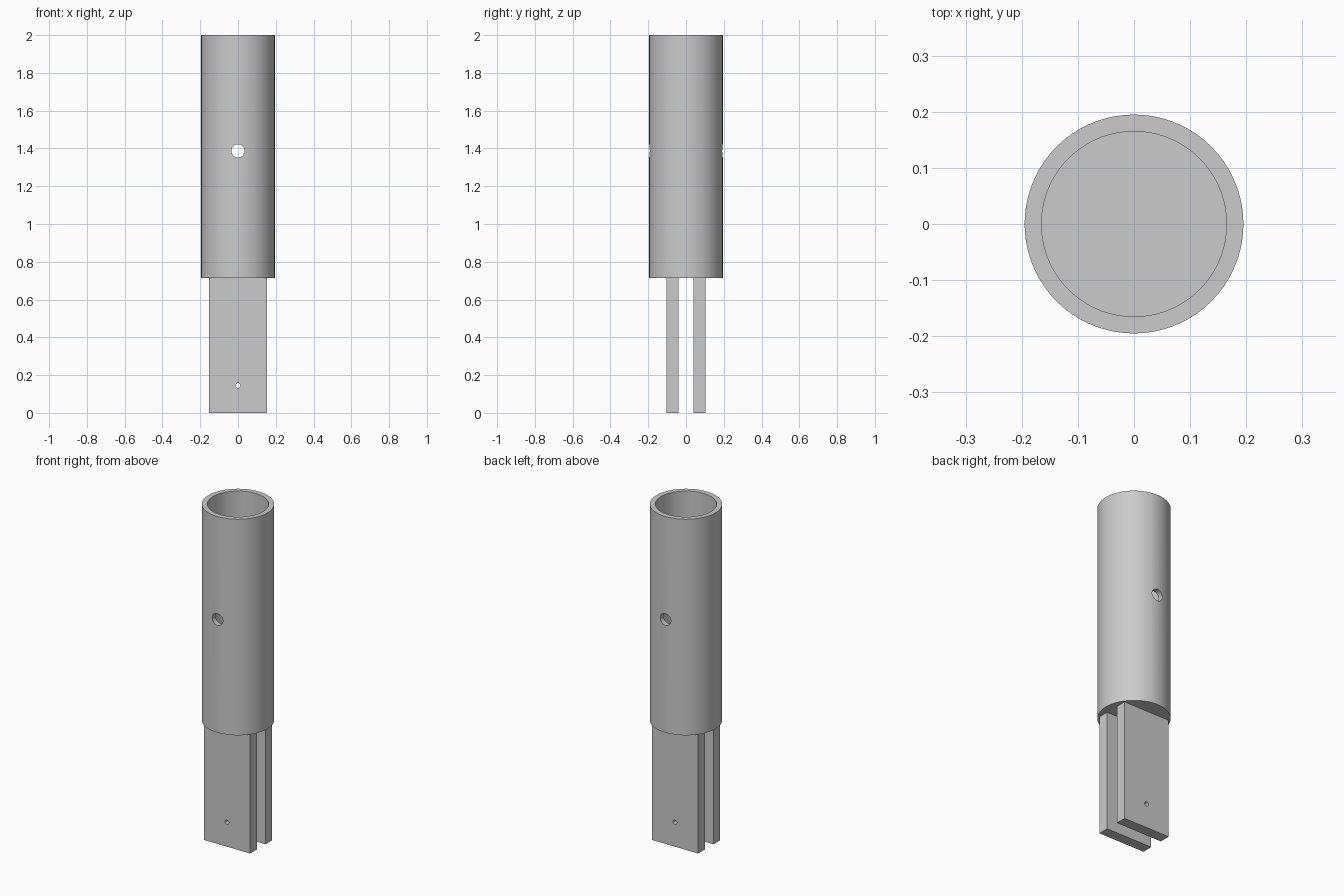
import bpy
import bmesh
import math

cube = bpy.data.objects.get("Cube")
if cube:
    bpy.data.objects.remove(cube, do_unlink=True)

steel = bpy.data.materials.new("plain_grey")
steel.use_nodes = True
GREY = (0.6, 0.6, 0.6, 1)
steel.diffuse_color = GREY
steel.node_tree.nodes["Principled BSDF"].inputs["Base Color"].default_value = GREY

TUBE_BASE, TOP = 0.714, 2.0
OUTER, INNER, BORE_FLOOR = 0.195, 0.165, 0.77


def add_object(name, bm):
    bmesh.ops.recalc_face_normals(bm, faces=bm.faces)
    mesh = bpy.data.meshes.new(name)
    bm.to_mesh(mesh)
    bm.free()
    mesh.materials.append(steel)
    obj = bpy.data.objects.new(name, mesh)
    bpy.context.collection.objects.link(obj)
    return obj


def drill(obj, radius, z, sides):
    """Cut a round hole through the part along y."""
    bpy.ops.mesh.primitive_cylinder_add(
        vertices=sides, radius=radius, depth=1,
        location=(0, 0, z), rotation=(math.pi / 2, 0, 0))
    cutter = bpy.context.object
    cutter.name = obj.name + "_hole_cutter"
    cutter.data.materials.append(steel)
    mod = obj.modifiers.new("hole", "BOOLEAN")
    mod.operation, mod.solver, mod.object = "DIFFERENCE", "EXACT", cutter
    bpy.ops.object.select_all(action="DESELECT")
    obj.select_set(True)
    bpy.context.view_layer.objects.active = obj
    bpy.ops.object.modifier_apply(modifier=mod.name)
    bpy.data.objects.remove(cutter, do_unlink=True)
    bpy.ops.object.shade_smooth_by_angle(angle=math.radians(30))


# Socket tube: lathed cup, closed at the bottom
bm = bmesh.new()
profile = [(0, TUBE_BASE), (OUTER, TUBE_BASE), (OUTER, TOP),
           (INNER, TOP), (INNER, BORE_FLOOR), (0, BORE_FLOOR)]
verts = [bm.verts.new((r, 0, z)) for r, z in profile]
edges = [bm.edges.new(pair) for pair in zip(verts, verts[1:])]
bmesh.ops.spin(bm, geom=verts + edges, cent=(0, 0, 0), axis=(0, 0, 1),
               angle=math.tau, steps=72, use_merge=True)
bmesh.ops.remove_doubles(bm, verts=bm.verts, dist=0.0001)
drill(add_object("socket_tube", bm), 0.035, 1.387, 32)

# Fork plates: a front and a back tongue with a small pin hole
for name, side in (("front_fork_plate", -1), ("back_fork_plate", 1)):
    bm = bmesh.new()
    bmesh.ops.create_cube(bm, size=1)
    bmesh.ops.scale(bm, vec=(0.305, 0.064, TUBE_BASE), verts=bm.verts)
    bmesh.ops.translate(bm, vec=(0, side * 0.072, TUBE_BASE / 2), verts=bm.verts)
    drill(add_object(name, bm), 0.013, 0.145, 24)
